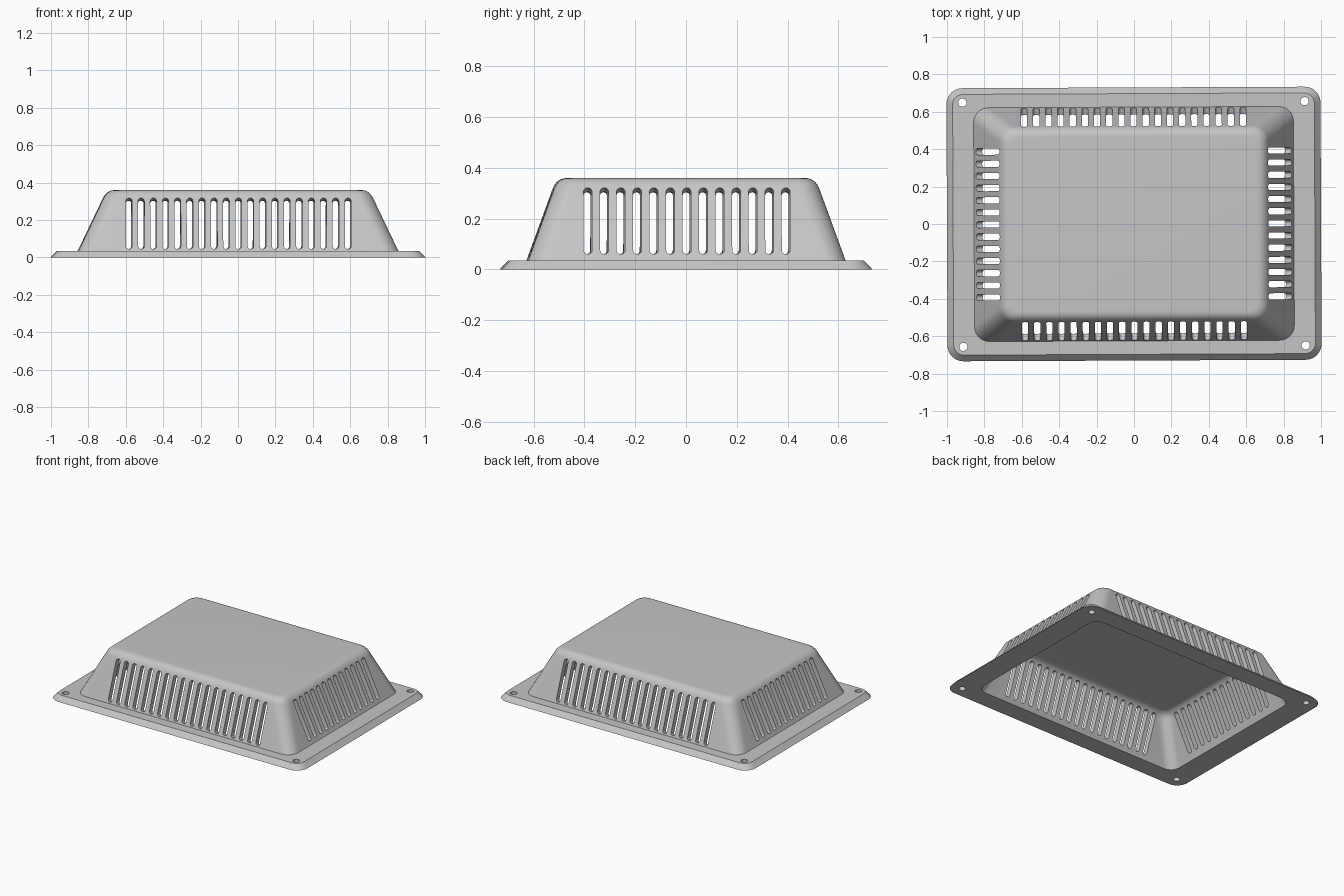
import bpy, bmesh, math
from mathutils import Vector

if "Cube" in bpy.data.objects:
    bpy.data.objects.remove(bpy.data.objects["Cube"])

grey = bpy.data.materials.new("light grey")
grey.diffuse_color = (0.56, 0.56, 0.56, 1)
grey.use_nodes = True
grey.node_tree.nodes["Principled BSDF"].inputs["Base Color"].default_value = grey.diffuse_color

SEG = 10                       # steps per rounded corner
Z0, ZTOP = 0.035, 0.36         # flange top, hood top
SX, SY = 0.477, 0.363          # inward lean of the walls per unit height
BX, BY = 0.855, 0.625          # hood half sizes at the flange top


def ring(bm, hx, hy, r, z):
    """Rounded rectangle of vertices."""
    vs = []
    for k, (sx, sy) in enumerate([(1, 1), (-1, 1), (-1, -1), (1, -1)]):
        for i in range(SEG + 1):
            a = math.pi / 2 * (k + i / SEG)
            vs.append(bm.verts.new((sx * (hx - r) + r * math.cos(a),
                                    sy * (hy - r) + r * math.sin(a), z)))
    return vs


def hood_rings(inset, z_start, z_top, r):
    """Leaning wall followed by a rounded shoulder up to the top face."""
    def at(z):
        return BX - inset - SX * (z - Z0), BY - inset - SY * (z - Z0)
    out = [(*at(z_start), r, z_start)]
    zs = z_top - 0.045
    sx, sy = at(zs)
    cx, cy = at(z_top)
    n = 8
    for i in range(n + 1):
        t = i / n
        b = ((1 - t) ** 2, 2 * t * (1 - t), t * t)
        out.append((b[0] * sx + b[1] * cx + b[2] * (cx - 0.042),
                    b[0] * sy + b[1] * cy + b[2] * (cy - 0.042),
                    r - 0.03 * t, b[0] * zs + (b[1] + b[2]) * z_top))
    return out


def finish(bm, name):
    bmesh.ops.recalc_face_normals(bm, faces=bm.faces)
    me = bpy.data.meshes.new(name)
    bm.to_mesh(me)
    bm.free()
    ob = bpy.data.objects.new(name, me)
    bpy.context.collection.objects.link(ob)
    return ob


# Vent cover: inner shell, underside, bevelled flange and outer hood in one skin
bm = bmesh.new()
spec = hood_rings(0.04, 0.0, 0.325, 0.07)[::-1]
spec += [(1.0, 0.73, 0.085, 0.0), (0.967, 0.697, 0.055, Z0)]
spec += hood_rings(0.0, Z0, ZTOP, 0.08)
rings = [ring(bm, *s) for s in spec]
for a, b in zip(rings, rings[1:]):
    for i in range(len(a)):
        j = (i + 1) % len(a)
        bm.faces.new((a[i], a[j], b[j], b[i]))
bm.faces.new(rings[0])
bm.faces.new(rings[-1])
cover = finish(bm, "vent_cover")
cover.data.materials.append(grey)

# Cutters for slots and screw holes
bm = bmesh.new()


def prism(points, direction):
    a = [bm.verts.new(p) for p in points]
    b = [bm.verts.new(p + direction) for p in points]
    bm.faces.new(a)
    bm.faces.new(b)
    for i in range(len(a)):
        j = (i + 1) % len(a)
        bm.faces.new((a[i], a[j], b[j], b[i]))


def slots(out, tangent, base, lean, count, z_lo, z_hi):
    """Row of round-ended slots cut square to a leaning wall."""
    up = (Vector((0, 0, 1)) - out * lean).normalized()
    nrm = (out + Vector((0, 0, lean))).normalized()
    r = 0.0165
    length = (z_hi - z_lo) / up.z
    for k in range(count):
        zm = (z_lo + z_hi) / 2
        c = (out * (base - lean * (zm - Z0)) + Vector((0, 0, zm))
             + tangent * (k - (count - 1) / 2) * 0.065)
        pts = []
        for half in (0, 1):
            for i in range(9):
                a = math.pi * (half + i / 8)
                v = math.sin(a) * r + (1 - 2 * half) * (length / 2 - r)
                pts.append(c + tangent * math.cos(a) * r + up * v + nrm * 0.04)
        prism(pts, nrm * -0.10)


X, Y = Vector((1, 0, 0)), Vector((0, 1, 0))
for s in (1, -1):
    slots(Y * s, X, BY, SY, 19, 0.045, 0.318)
    slots(X * s, Y, BX, SX, 13, 0.06, 0.322)
    for t in (1, -1):
        prism([Vector((s * 0.915 + 0.022 * math.cos(i * math.pi / 12),
                       t * 0.653 + 0.022 * math.sin(i * math.pi / 12), -0.05))
               for i in range(24)], Vector((0, 0, 0.15)))
cutter = finish(bm, "slot_cutter")

# Apply the cut, then drop the helper
mod = cover.modifiers.new("cut", 'BOOLEAN')
mod.operation = 'DIFFERENCE'
mod.solver = 'EXACT'
mod.object = cutter
bpy.context.view_layer.objects.active = cover
cover.select_set(True)
bpy.ops.object.modifier_apply(modifier="cut")
bpy.data.objects.remove(cutter)

bpy.ops.object.shade_smooth_by_angle(angle=math.radians(25))
cover.rotation_euler.z = math.radians(0.25)   # slight turn seen from the top
